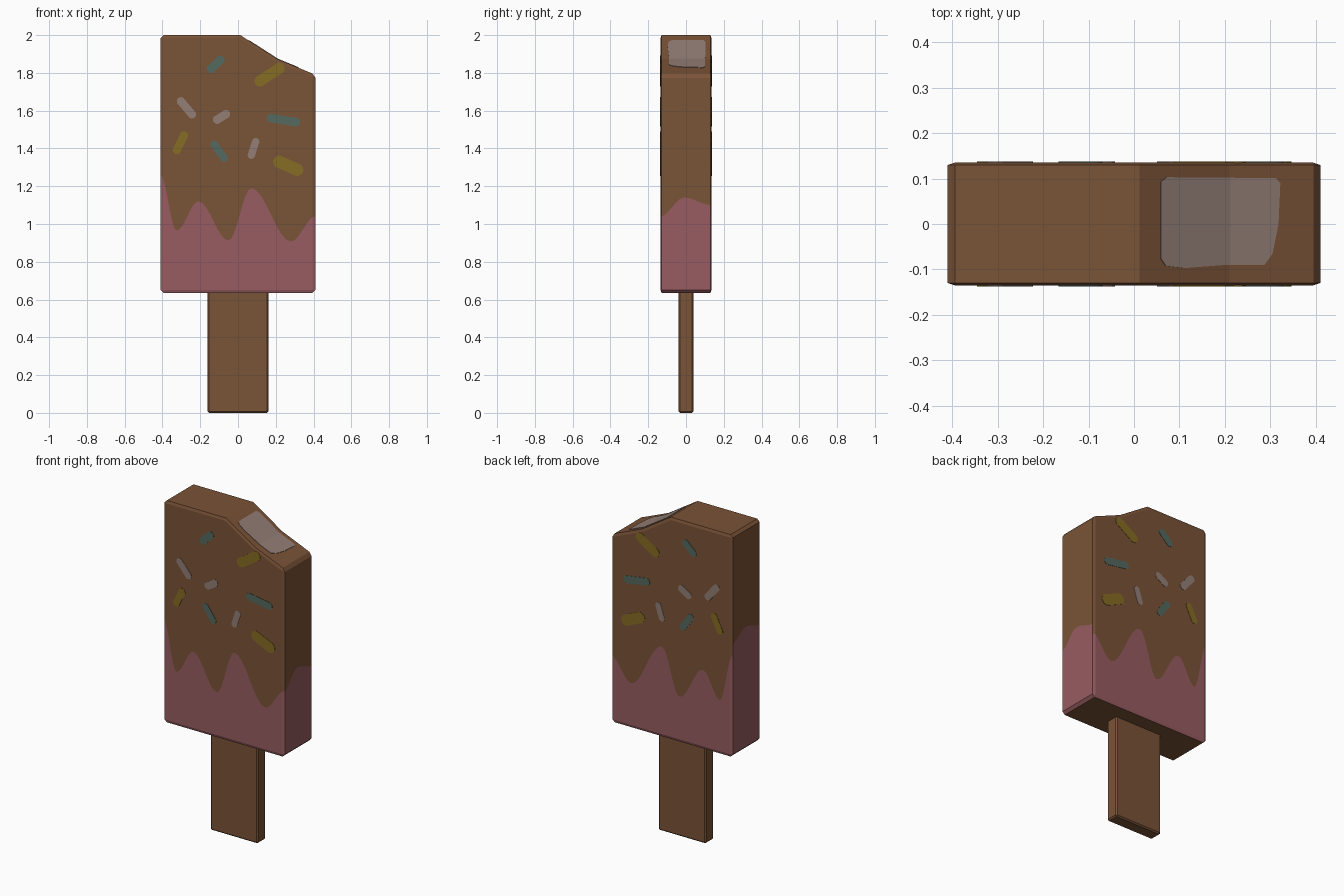
import bpy, bmesh, math
from mathutils import Vector

if "Cube" in bpy.data.objects:
    bpy.data.objects.remove(bpy.data.objects["Cube"])


def srgb(r, g, b):
    def lin(c):
        c /= 255
        return c / 12.92 if c <= 0.04045 else ((c + 0.055) / 1.055) ** 2.4
    return (lin(r), lin(g), lin(b), 1)


def material(name, rgb):
    m = bpy.data.materials.new(name)
    m.diffuse_color = srgb(*rgb)
    m.use_nodes = True
    m.node_tree.nodes["Principled BSDF"].inputs["Base Color"].default_value = m.diffuse_color
    return m


BROWN = material("chocolate_brown", (122, 83, 55))
PINK = material("strawberry_pink", (151, 92, 97))
TEAL = material("sprinkle_teal", (83, 106, 95))
YELLOW = material("sprinkle_yellow", (134, 108, 35))
WHITE = material("vanilla_white", (147, 126, 117))


def finish(bm, name, mats):
    bmesh.ops.recalc_face_normals(bm, faces=bm.faces)
    mesh = bpy.data.meshes.new(name)
    bm.to_mesh(mesh)
    bm.free()
    for m in mats:
        mesh.materials.append(m)
    ob = bpy.data.objects.new(name, mesh)
    bpy.context.collection.objects.link(ob)
    return ob


def prism(bm, faces, vec):
    """Thicken a patch of faces into a closed solid."""
    res = bmesh.ops.extrude_face_region(bm, geom=faces, use_keep_orig=True)
    verts = [v for v in res["geom"] if isinstance(v, bmesh.types.BMVert)]
    bmesh.ops.translate(bm, verts=verts, vec=vec)


def bevel_sharp(bm, offset):
    edges = [e for e in bm.edges if e.calc_face_angle(0) > math.radians(40)]
    bmesh.ops.bevel(bm, geom=edges, offset=offset, segments=1,
                    affect='EDGES', profile=0.5)


def wave(keys, steps):
    """Smooth peaks and troughs through the key points."""
    pts = [keys[0]]
    for (a, za), (b, zb) in zip(keys, keys[1:]):
        for i in range(1, steps + 1):
            t = i / steps
            pts.append((a + (b - a) * t,
                        za + (zb - za) * (1 - math.cos(math.pi * t)) / 2))
    return pts


def cut(bm, faces, co, no):
    geom = set(faces)
    for f in faces:
        geom.update(f.edges)
        geom.update(f.verts)
    bmesh.ops.bisect_plane(bm, geom=list(geom), dist=1e-5,
                           plane_co=co, plane_no=no)
    bm.normal_update()


def cut_wave(bm, pick, axis, pts):
    """Cut picked faces into strips along axis, then across along the wave."""
    along = Vector((1, 0, 0)) if axis == 0 else Vector((0, 1, 0))
    for u, _ in pts[1:-1]:
        cut(bm, [f for f in bm.faces if pick(f)], along * u, along)
    for (a, za), (b, zb) in zip(pts, pts[1:]):
        strip = [f for f in bm.faces
                 if pick(f) and a < f.calc_center_bounds()[axis] < b]
        no = along * (za - zb) + Vector((0, 0, b - a))
        cut(bm, strip, along * a + Vector((0, 0, za)), no.normalized())


# Ice bar body: bitten profile, extruded and chamfered (shallow chamfer in y)
D = 0.135
profile = [(-.41, .635), (.41, .635), (.41, 1.79), (.21, 1.873), (.012, 2), (-.41, 2)]
bm = bmesh.new()
face = bm.faces.new([bm.verts.new((x, -D * 3, z)) for x, z in profile])
prism(bm, [face], (0, D * 6, 0))
bmesh.ops.recalc_face_normals(bm, faces=bm.faces)
bevel_sharp(bm, 0.016)
bmesh.ops.scale(bm, verts=bm.verts, vec=(1, 1 / 3, 1))
bm.normal_update()

# Dripping pink edge: front and back share one wave, each side has its own
front_wave = wave([(-.411, 1.26), (-.325, .966), (-.21, 1.12), (-.05, .913),
                   (.07, 1.19), (.28, .908), (.411, 1.04)], 8)
right_wave = wave([(-.136, 1.04), (-.01, 1.14), (.136, 1.10)], 6)
left_wave = wave([(-.136, 1.35), (0, 1.39), (.136, 1.33)], 6)
cut_wave(bm, lambda f: abs(f.normal.y) > .3, 0, front_wave)
cut_wave(bm, lambda f: f.normal.x > .95, 1, right_wave)
cut_wave(bm, lambda f: f.normal.x < -.95, 1, left_wave)
for f in bm.faces:
    low = f.calc_center_bounds().z < 1.15
    f.material_index = 1 if low and f.normal.z > -.95 else 0
finish(bm, "ice_bar", [BROWN, PINK])

# Wooden stick
bm = bmesh.new()
bmesh.ops.create_cube(bm, size=1)
bmesh.ops.scale(bm, verts=bm.verts, vec=(.324, .08, .68))
bmesh.ops.translate(bm, verts=bm.verts, vec=(0, 0, .34))
bevel_sharp(bm, 0.008)
finish(bm, "stick", [BROWN])

# Sprinkles on front and back: x, z, length, width, angle
sprinkles = {
    "teal_sprinkles": (TEAL, [(-.118, 1.845, .115, .047, 43), (.24, 1.55, .18, .047, -9),
                              (-.1, 1.385, .13, .043, -54)]),
    "yellow_sprinkles": (YELLOW, [(.167, 1.79, .18, .06, 33), (-.305, 1.43, .13, .045, 64),
                                  (.266, 1.308, .17, .068, -24)]),
    "white_sprinkles": (WHITE, [(-.273, 1.615, .135, .045, -50), (-.087, 1.567, .1, .046, 32),
                                (.082, 1.4, .115, .04, 72)]),
}
for name, (mat, items) in sprinkles.items():
    bm = bmesh.new()
    for x, z, length, width, angle in items:
        r, c, s = width / 2, math.cos(math.radians(angle)), math.sin(math.radians(angle))
        outline = []
        for i in range(12):
            a = math.pi * (i + .5) / 6 - math.pi / 2
            end = (length / 2 - r) * (1 if i < 6 else -1)
            u, v = end + r * math.cos(a), r * math.sin(a)
            outline.append((x + u * c - v * s, z + u * s + v * c))
        for side in (-1, 1):
            f = bm.faces.new([bm.verts.new((px, side * (D - .003), pz)) for px, pz in outline])
            prism(bm, [f], (0, side * .005, 0))
    finish(bm, name, [mat])

# Exposed vanilla filling on the bitten slope, folded at the bend
outline = [(.057, -.075), (.068, -.092), (.11, -.097), (.2, -.09), (.285, -.09), (.303, -.065),
           (.316, 0), (.32, .09), (.31, .101), (.07, .103), (.057, .092)]
bm = bmesh.new()
bm.faces.new([bm.verts.new((x, y, 0)) for x, y in outline])
cut(bm, list(bm.faces), Vector((.21, 0, 0)), Vector((1, 0, 0)))
for v in bm.verts:
    x = v.co.x
    z = 2 - (x - .012) * .127 / .198 if x < .21 else 1.873 - (x - .21) * .083 / .2
    v.co.z = z - .003
prism(bm, list(bm.faces), (.002, 0, .005))
finish(bm, "bite_filling", [WHITE])
